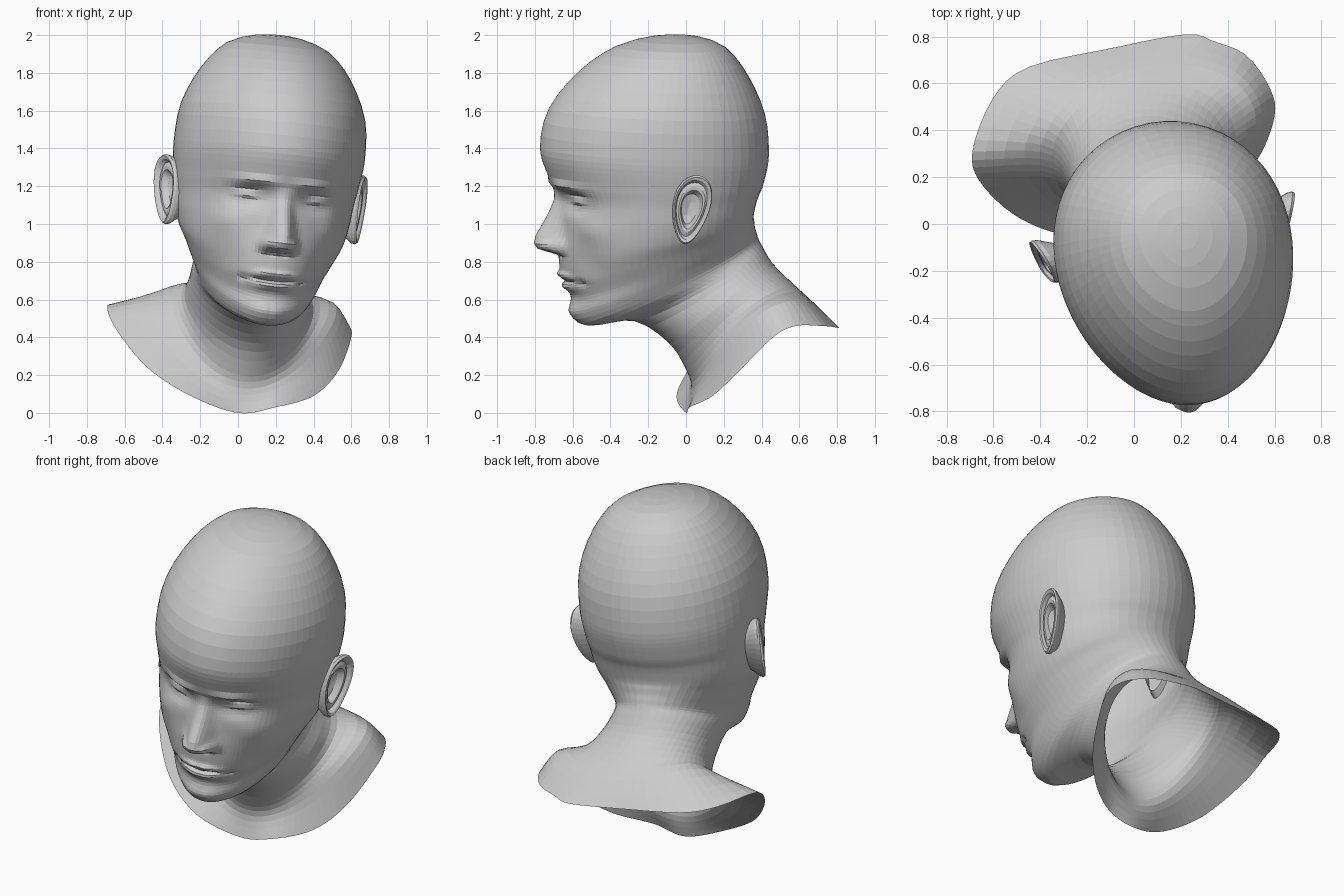
import bpy, bmesh
from math import sin, cos, pi, exp, radians
from mathutils import Vector, Matrix

if "Cube" in bpy.data.objects:
    bpy.data.objects.remove(bpy.data.objects["Cube"])

# Head pose: turned and tilted relative to the shoulders
POSE = Matrix.Translation((.13, -.07, 1.13)) @ Matrix.Rotation(radians(10.7), 4, 'Z') @ Matrix.Rotation(radians(6), 4, 'Y')
INV = POSE.inverted()
COLS = 84
ANG = [u - .5 * sin(u) for u in (2 * pi * i / COLS for i in range(COLS))]  # denser on the face


def spline(p0, p1, p2, p3, f):
    return .5 * (2 * p1 + (p2 - p0) * f + (2 * p0 - 5 * p1 + 4 * p2 - p3) * f * f
                 + (3 * p1 - p0 - 3 * p2 + p3) * f ** 3)


def ring(front, back, width, side=(1, 0, 0), lift=0, egg=0):
    f, b, s = Vector(front), Vector(back), Vector(side)
    return [(f + b) / 2 + (f - b) / 2 * cos(t) + s * width * sin(t) * (1 - egg * cos(t))
            + Vector((0, 0, lift * sin(t) ** 2)) for t in ANG]


def make_object(name, bm):
    me = bpy.data.meshes.new(name)
    bm.to_mesh(me)
    bm.free()
    ob = bpy.data.objects.new(name, me)
    bpy.context.collection.objects.link(ob)
    return ob


# Head sections: front y, front z, back y, back z, half width
sections = [
    (-.012, .875, .012, .875, .01), (-.13, .865, .13, .865, .12), (-.32, .81, .27, .81, .27),
    (-.51, .68, .39, .66, .395), (-.67, .48, .48, .46, .485), (-.715, .27, .505, .25, .503),
    (-.66, .10, .48, .10, .487), (-.62, 0, .45, .02, .473), (-.61, -.15, .435, -.04, .46),
    (-.605, -.30, .43, -.08, .435), (-.585, -.42, .435, -.11, .395), (-.535, -.52, .44, -.14, .36),
    (-.53, -.61, .45, -.17, .33), (-.45, -.67, .46, -.20, .305), (-.2, -.645, .48, -.24, .30)]
rings = [[POSE @ p for p in ring((0, a, b), (0, c, d), w, egg=.1)] for a, b, c, d, w in sections]

# Neck sections
tilt = (1, .1, -.1)
rings += [ring((.08, -.09, .37), (.03, .46, .79), .32, tilt, .05),
          ring((.05, 0, .23), (.05, .56, .69), .35, tilt, .12),
          ring((.02, .03, .13), (.1, .68, .58), .46, tilt, .22)]

# Open collar edge, from the front round by +x
edge = [Vector(p) for p in [
    (0, 0, 0), (.2, .02, .03), (.4, .14, .09), (.53, .28, .22), (.6, .46, .40), (.58, .58, .46),
    (.48, .72, .46), (.34, .78, .455), (.22, .81, .45), (-.1, .75, .48), (-.45, .67, .52),
    (-.6, .54, .55), (-.69, .31, .57), (-.65, .17, .45), (-.48, .02, .24), (-.25, -.05, .09)]]
collar = []
for t in ANG:
    k = t / (2 * pi) * 16
    i = int(k)
    collar.append(spline(*(edge[(i + j) % 16] for j in (-1, 0, 1, 2)), k - i))
rings.append(collar)

# Face bumps: x, z, x spread, z spread, outward amount (mirrored in x)
bumps = [
    (.18, .0, .085, .05, -.06), (.19, .0, .06, .032, .045), (.19, -.018, .055, .007, -.014),
    (.19, .04, .06, .008, -.012), (.16, .085, .10, .022, .022), (.29, -.14, .08, .07, .02),
    (.072, -.24, .028, .03, .045), (.035, -.285, .016, .012, -.03), (.04, -.40, .07, .018, .022),
    (.05, -.432, .09, .008, -.022), (.03, -.465, .07, .020, .022), (.16, -.43, .02, .02, -.015),
    (.04, -.60, .07, .05, .012), (.25, -.33, .07, .09, -.015)]
NOSE = [(.06, 0), (0, .02), (-.10, .07), (-.19, .125), (-.235, .135), (-.265, .115), (-.295, .0)]


def nose_height(z):
    for (z0, h0), (z1, h1) in zip(NOSE, NOSE[1:]):
        if z1 <= z <= z0:
            return h0 + (h1 - h0) * (z0 - z) / (z0 - z1)
    return 0


def sculpt(p):
    q = INV @ p
    k = max(0, min(1, (-.2 - q.y) / .2))
    if k == 0 or q.z < -.66:
        return p
    x = abs(q.x)
    d = sum(a * exp(-((x - bx) / sx) ** 2 - ((q.z - bz) / sz) ** 2) for bx, bz, sx, sz, a in bumps)
    w = .045 + .03 * max(0, min(1, -q.z / .24))
    d += nose_height(q.z) * exp(-(x / w) ** 2.6)
    q.y -= d * k * k * (3 - 2 * k)
    return POSE @ q


# Head, neck and collar as one lofted skin
steps = [2, 2, 3, 3, 3, 6, 8, 9, 11, 10, 7, 5, 3, 4, 3, 3, 3, 4]
rows = []
for s, n in enumerate(steps):
    near = [rings[max(0, min(len(rings) - 1, s + j))] for j in (-1, 0, 1, 2)]
    rows += [[spline(*(r[c] for r in near), i / n) for c in range(COLS)] for i in range(n)]
rows.append(rings[-1])
bm = bmesh.new()
grid = [[bm.verts.new(sculpt(p)) for p in r] for r in rows]
for a, b in zip(grid, grid[1:]):
    for c in range(COLS):
        d = (c + 1) % COLS
        bm.faces.new((a[c], b[c], b[d], a[d]))
bm.faces.new(grid[0])
make_object("head_and_neck", bm)

# Ears: nested loops (scale, outward) from the root over the rim to the bowl
loops = [(.62, -.06), (.86, .0), (.98, .03), (1, .05), (.95, .062), (.86, .056), (.78, .036),
         (.66, .046), (.56, .044), (.44, .01), (.2, 0)]
for name, sign in (("right_ear", 1), ("left_ear", -1)):
    bm = bmesh.new()
    grid = []
    for scale, out in loops:
        loop = []
        for i in range(32):
            t = 2 * pi * i / 32
            z = .185 * sin(t) * scale
            y = .11 * cos(t) * scale * (.84 + .22 * sin(t)) + .15 * z
            loop.append(bm.verts.new(POSE @ Vector((sign * (.475 + out + .4 * y), y, z))))
        grid.append(loop)
    for a, b in zip(grid, grid[1:]):
        for c in range(32):
            d = (c + 1) % 32
            bm.faces.new((a[c], a[d], b[d], b[c]))
    bm.faces.new(grid[-1])
    bmesh.ops.recalc_face_normals(bm, faces=bm.faces)
    make_object(name, bm)
